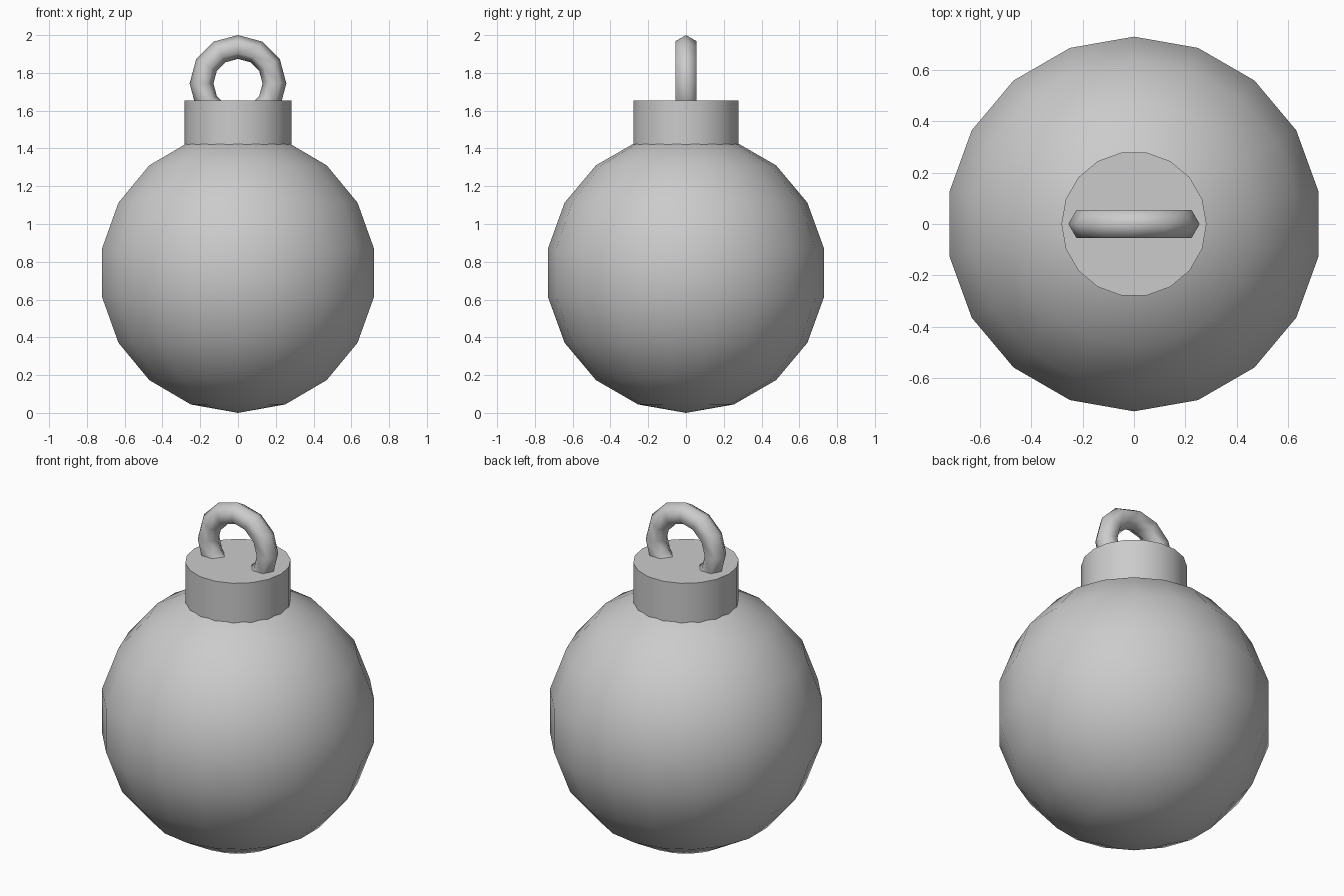
import bpy
import math

default = bpy.data.objects.get("Cube")
if default:
    bpy.data.objects.remove(default, do_unlink=True)

# One plain grey for every part
grey = bpy.data.materials.new("plain_grey")
grey.use_nodes = True
colour = (0.6, 0.6, 0.6, 1)
grey.diffuse_color = colour
grey.node_tree.nodes["Principled BSDF"].inputs["Base Color"].default_value = colour

SIDES = 18
BALL_RADIUS = 0.742
CAP_BOTTOM, CAP_TOP = 1.42, 1.655


def finish(name, smooth_angle):
    """Name the new part, colour it and smooth edges below the given angle."""
    part = bpy.context.object
    part.name = name
    part.data.name = name
    part.data.materials.append(grey)
    bpy.ops.object.transform_apply(location=False, rotation=True, scale=True)
    bpy.ops.object.shade_smooth_by_angle(angle=math.radians(smooth_angle))
    return part


# Round ornament body
bpy.ops.mesh.primitive_uv_sphere_add(
    segments=SIDES, ring_count=SIDES // 2, radius=BALL_RADIUS,
    location=(0, 0, BALL_RADIUS))
finish("ball", 40)

# Cylindrical cap, turned so a corner points along x
bpy.ops.mesh.primitive_cylinder_add(
    vertices=SIDES, radius=0.283, depth=CAP_TOP - CAP_BOTTOM,
    location=(0, 0, (CAP_BOTTOM + CAP_TOP) / 2),
    rotation=(0, 0, math.pi / 2))
finish("cap", 40)

# Upright hanging ring, its lower part sunk into the cap
bpy.ops.mesh.primitive_torus_add(
    major_segments=12, minor_segments=6, major_radius=0.193, minor_radius=0.063,
    location=(0, 0, 1.744), rotation=(math.pi / 2, 0, 0))
finish("hanging_ring", 80)
